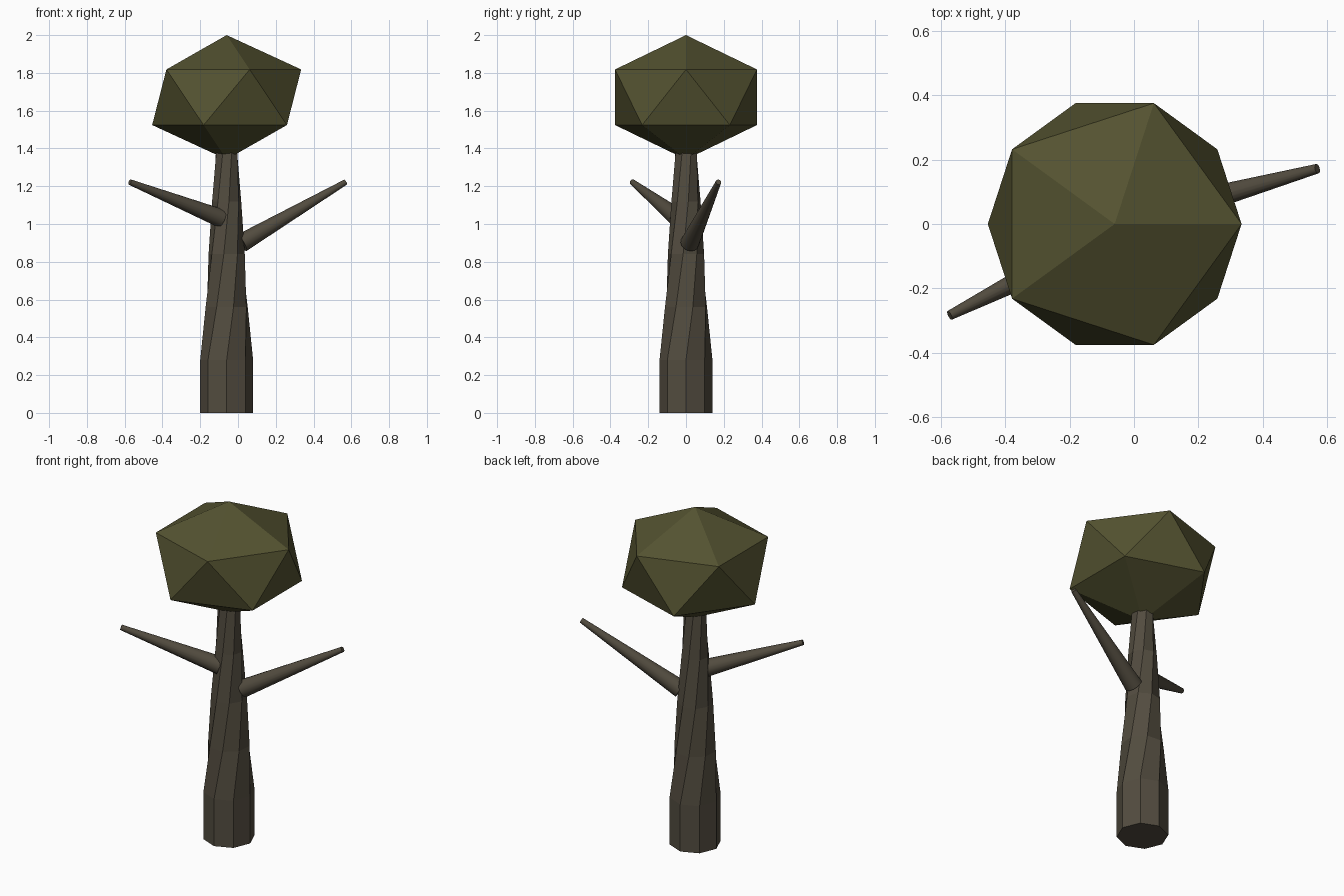
import bpy, bmesh
from math import cos, sin, radians, pi
from mathutils import Vector

if "Cube" in bpy.data.objects:
    bpy.data.objects.remove(bpy.data.objects["Cube"])


def material(name, rgb):
    m = bpy.data.materials.new(name)
    m.diffuse_color = (*rgb, 1)
    m.use_nodes = True
    m.node_tree.nodes["Principled BSDF"].inputs["Base Color"].default_value = m.diffuse_color
    return m


BARK = material("bark", (0.085, 0.072, 0.050))
LEAF = material("leaf", (0.088, 0.085, 0.030))
CX = -0.06  # trunk axis


# Trunk: octagonal rings that taper and twist above the base
def trunk(rings, sides=8):
    bm = bmesh.new()
    loops = []
    for z, r, twist in rings:
        angles = [2 * pi * i / sides + radians(twist) for i in range(sides)]
        loops.append([bm.verts.new((CX + r * cos(a), r * sin(a), z)) for a in angles])
    for low, high in zip(loops, loops[1:]):
        for i in range(sides):
            j = (i + 1) % sides
            bm.faces.new((low[i], low[j], high[j], high[i]))
    bm.faces.new(loops[0][::-1])
    bm.faces.new(loops[-1])
    mesh = bpy.data.meshes.new("trunk")
    bm.to_mesh(mesh)
    bm.free()
    mesh.materials.append(BARK)
    obj = bpy.data.objects.new("trunk", mesh)
    bpy.context.collection.objects.link(obj)


trunk([(0, 0.14, 0), (0.28, 0.14, 0), (0.56, 0.117, 18),
       (0.84, 0.097, 36), (1.12, 0.078, 54), (1.40, 0.06, 72)])


# Branches: tapered cylinders between two points
def branch(name, start, end, r1, r2):
    start, end = Vector(start), Vector(end)
    axis = end - start
    bpy.ops.mesh.primitive_cone_add(vertices=16, radius1=r1, radius2=r2,
                                    depth=axis.length, location=(start + end) / 2,
                                    rotation=axis.to_track_quat('Z', 'Y').to_euler())
    obj = bpy.context.object
    obj.name = name
    obj.data.materials.append(BARK)
    bpy.ops.object.shade_smooth_by_angle(angle=radians(35))


branch("right_branch", (0.02, 0.02, 0.90), (0.57, 0.172, 1.222), 0.05, 0.015)
branch("left_branch", (-0.09, -0.04, 1.03), (-0.573, -0.284, 1.222), 0.05, 0.015)

# Foliage: flattened icosahedron
bpy.ops.mesh.primitive_ico_sphere_add(subdivisions=1, radius=1, location=(CX, 0, 1.671))
crown = bpy.context.object
crown.name = "foliage"
crown.scale = (0.441, 0.395 / 0.8944, 0.329)
crown.data.materials.append(LEAF)
